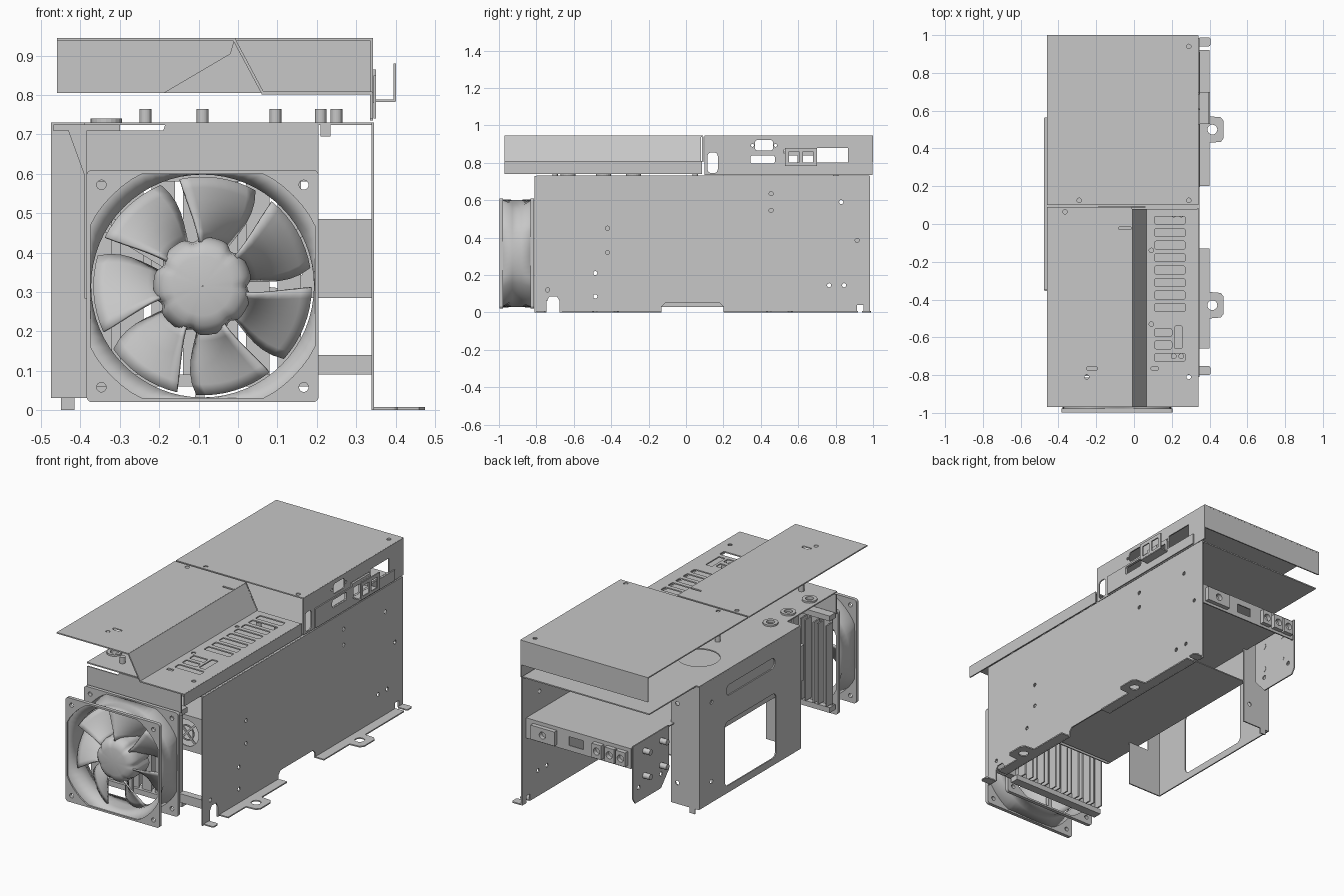
import bpy, bmesh, math
from mathutils import Matrix, Vector

cube = bpy.data.objects.get("Cube")
if cube:
    bpy.data.objects.remove(cube)

metal = bpy.data.materials.new("light_grey_metal")
metal.use_nodes = True
GREY = (0.57, 0.57, 0.57, 1)
metal.diffuse_color = GREY
metal.node_tree.nodes["Principled BSDF"].inputs["Base Color"].default_value = GREY

# Local (u, v, w) to world for a sheet whose normal is the named axis
AXES = {
    "x": Matrix(((0, 0, 1), (1, 0, 0), (0, 1, 0))).to_4x4(),
    "y": Matrix(((1, 0, 0), (0, 0, 1), (0, 1, 0))).to_4x4(),
    "z": Matrix.Identity(4),
}
T = 0.007


def finish(name, bm, smooth=False):
    bmesh.ops.recalc_face_normals(bm, faces=bm.faces)
    for face in bm.faces:
        face.smooth = False
    mesh = bpy.data.meshes.new(name)
    bm.to_mesh(mesh)
    bm.free()
    mesh.materials.append(metal)
    obj = bpy.data.objects.new(name, mesh)
    bpy.context.collection.objects.link(obj)
    if smooth:
        bpy.context.view_layer.objects.active = obj
        obj.select_set(True)
        bpy.ops.object.shade_smooth_by_angle(angle=math.radians(40))
        obj.select_set(False)
    return obj


def rect(u0, u1, v0, v1, r=0.0):
    """Rectangle outline, with rounded corners when r is given."""
    if not r:
        return [(u0, v0), (u1, v0), (u1, v1), (u0, v1)]
    pts = []
    for k, (cu, cv) in enumerate(((u1 - r, v1 - r), (u0 + r, v1 - r), (u0 + r, v0 + r), (u1 - r, v0 + r))):
        for i in range(6):
            a = math.pi / 2 * (k + i / 5)
            pts.append((cu + r * math.cos(a), cv + r * math.sin(a)))
    return pts


def circle(u, v, r, n=20):
    return [(u + r * math.cos(math.tau * i / n), v + r * math.sin(math.tau * i / n)) for i in range(n)]


def sheet(name, axis, pos, outline, holes=(), t=T):
    """Flat sheet with holes, centred at pos along the axis."""
    curve = bpy.data.curves.new(name, "CURVE")
    curve.dimensions = "2D"
    curve.fill_mode = "BOTH"
    curve.extrude = t / 2
    for pts in (outline, *holes):
        spline = curve.splines.new("POLY")
        spline.points.add(len(pts) - 1)
        for p, (u, v) in zip(spline.points, pts):
            p.co = (u, v, 0, 1)
        spline.use_cyclic_u = True
    temp = bpy.data.objects.new(name + "_outline", curve)
    bpy.context.collection.objects.link(temp)
    bm = bmesh.new()
    bm.from_mesh(temp.to_mesh())
    bpy.data.objects.remove(temp)
    bmesh.ops.remove_doubles(bm, verts=bm.verts, dist=1e-5)
    bm.transform(AXES[axis])
    offset = Vector((axis == "x", axis == "y", axis == "z")) * pos
    bmesh.ops.translate(bm, verts=bm.verts, vec=offset)
    return finish(name, bm)


def box(name, x, y, z):
    return sheet(name, "z", sum(z) / 2, rect(*x, *y), t=z[1] - z[0])


def loft(name, rings, closed=True):
    """Skin rows of points; closed joins each row's ends."""
    bm = bmesh.new()
    rows = [[bm.verts.new(p) for p in ring] for ring in rings]
    n = len(rows[0])
    for a, b in zip(rows, rows[1:]):
        for j in range(n if closed else n - 1):
            k = (j + 1) % n
            bm.faces.new((a[j], a[k], b[k], b[j]))
    return finish(name, bm, True)


# Side wall with foot notches and screw holes
wall = [(-.81, 0), (-.745, 0), (-.745, .06), (-.73, .085), (-.69, .085), (-.675, .06), (-.675, 0),
        (-.13, 0), (-.13, .03), (-.11, .05), (.18, .05), (.2, .03), (.2, 0),
        (.915, 0), (.915, .04), (.95, .04), (.95, 0), (.985, 0), (.985, .73), (-.81, .73)]
spots = [(-.42, .45), (-.42, .32), (-.485, .21), (-.485, .085), (-.74, .12), (.455, .635),
         (.455, .545), (.83, .59), (.915, .385), (.765, .145), (.845, .145)]
sheet("side_wall", "x", .342, wall, [circle(u, v, .011) for u, v in spots])

# Mounting feet along the bottom of the side wall
for i, (y0, y1, tab) in enumerate(((-.66, -.13, -.43), (.2, .92, .5))):
    foot = [(.34, y0), (.4, y0), (.4, tab - .07), (.46, tab - .065), (.475, tab - .045),
            (.475, tab + .045), (.46, tab + .065), (.4, tab + .07), (.4, y1), (.34, y1)]
    sheet(f"mounting_foot_{i}", "z", .004, foot, [circle(.415, tab, .026)])
for i, y in enumerate((-.77, .97)):
    sheet(f"small_foot_{i}", "z", .004, rect(.34, .405, y - .03, y + .018, .012))

# Deck with openings
deck = [(-.39, -.8), (.34, -.8), (.34, .98), (-.455, .98), (-.455, .56), (-.475, .56), (-.475, -.35), (-.39, -.35)]
ports = [(-.335, y) for y in (-.28, -.44, -.63)]
sheet("deck", "z", .727, deck, [circle(-.27, .27, .11, 32)] + [circle(u, v, .03) for u, v in ports])
for i, (x, y) in enumerate(ports):
    sheet(f"deck_port_{i}", "z", .732, circle(x, y, .04), [circle(x, y, .022)], .016)
for i, x in enumerate((-.235, -.09, .095, .21, .25)):
    for j, y in enumerate((-.7, .05, .8)):
        sheet(f"standoff_{i}_{j}", "z", .747, circle(x, y, .015), t=.036)

# Other side wall with window, grip slot and end flanges
sheet("window_wall", "x", -.472, rect(-.35, .56, .03, .727),
      [rect(-.13, .33, .07, .435, .03), rect(-.12, .315, .58, .64, .028),
       circle(.45, .6, .012), circle(.45, .15, .012)])
sheet("grip_recess", "x", -.46, rect(-.14, .335, .56, .66, .04), t=.012)
sheet("front_flange", "y", -.35, [(-.475, .03), (-.26, .03), (-.26, .285), (-.39, .285),
                                  (-.39, .6), (-.43, .71), (-.475, .71)])
sheet("rear_flange", "y", .56, rect(-.475, -.3, .03, .727), [circle(-.34, .15, .012), circle(-.34, .6, .012)])
sheet("flange_tab", "y", .56, rect(-.45, -.415, 0, .03))

# Rear cover: top, back and connector side
sheet("rear_cover_top", "z", .942, rect(-.46, .34, .1, 1),
      [circle(u, v, .012) for u, v in ((.29, .94), (.29, .125), (-.29, .125))])
sheet("rear_cover_back", "y", .996, rect(-.46, .34, .805, .945))
sheet("rear_cover_side", "x", .339, rect(.1, .998, .735, .945),
      [rect(.115, .17, .745, .855, .02), rect(.368, .466, .865, .922, .015), rect(.345, .475, .795, .84, .012),
       circle(.355, .893, .008), circle(.479, .893, .008), rect(.525, .69, .78, .87), rect(.7, .865, .8, .88)])
sheet("connector_plate", "x", .347, [(.195, .74), (.91, .74), (.91, .8), (.695, .8), (.695, .85), (.195, .85)],
      [rect(.345, .475, .795, .84, .012), rect(.535, .6, .787, .84), rect(.615, .68, .787, .84)])
for i, y in enumerate((.567, .648)):
    sheet(f"network_port_{i}", "x", .344, rect(y - .04, y + .04, .78, .865), [rect(y - .03, y + .03, .79, .85)], .012)
box("bracket_ledge", (.34, .4), (.53, .7), (.782, .789))
sheet("bracket_lip", "x", .398, rect(.53, .7, .785, .88), [rect(.55, .605, .8, .86), rect(.625, .68, .8, .86)])

# Front cover: raised sheet, slope, vented low sheet and skirt
sheet("front_cover_top", "z", .942, rect(-.46, -.01, -.97, .09),
      [rect(-.25, -.195, -.775, -.755, .009), circle(-.25, -.81, .012),
       circle(-.365, .065, .012), rect(-.08, -.011, -.028, -.016)])
sheet("front_cover_slope", "y", -.445, [(-.016, .945), (-.008, .945), (.068, .803), (.06, .803)], t=1.05)
vents = [rect(.11, .2 if i in (9, 10) else .27, y - .021, y + .021, .008)
         for i, y in ((i, .02 - i * .066) for i in range(12)) if i != 8]
sheet("front_cover_low", "z", .805, rect(.06, .34, -.97, .08),
      vents + [rect(.215, .255, -.66, -.54, .008), rect(.09, .13, -.775, -.755, .009)]
      + [circle(.29, -.81, .012), circle(.092, -.14, .012), circle(.092, -.53, .012)])
sheet("front_cover_skirt", "x", .339, rect(-.97, .085, .74, .808))
sheet("cover_gusset", "y", .09, [(-.19, .805), (.06, .805), (-.01, .94), (-.02, .905)])

# Power box held under the deck
box("box_top", (-.32, .34), (-.6, .95), (.479, .485))
box("box_floor", (-.32, .34), (-.58, .55), (.285, .291))
sheet("box_front", "y", -.6, rect(-.32, .34, .285, .485), [circle(.1, .385, .075, 28)])
for s in (-1, 1):
    sheet(f"vent_spoke_{s}", "y", -.6, [(.1 + s * .06, .44), (.1 + s * .05, .445), (.1 - s * .06, .33), (.1 - s * .05, .325)])
sheet("vent_ring", "y", -.6, circle(.1, .385, .045), [circle(.1, .385, .038)])
sheet("box_side", "x", -.318, rect(-.6, .55, .285, .485))
sheet("box_back", "y", .947, rect(-.32, .34, .37, .485), [rect(-.02, .07, .4, .45)])
sheet("rear_bracket", "x", -.33, [(.63, .25), (.7, .17), (.93, .17), (.95, .2), (.95, .5), (.63, .5)],
      [circle(.9, .25, .012), circle(.7, .25, .012)])
for y in (.7, .85):
    for z in (.3, .44):
        sheet(f"bracket_stud_{y}_{z}", "x", -.35, circle(y, z, .016), t=.05)
for i, x in enumerate((.22, -.12, -.2, -.27)):
    w = .075 if i == 0 else .03
    sheet(f"power_socket_{i}", "y", .955, rect(x - w, x + w, .385, .465), [circle(x, .425, .02)], .04)

# Card slots and brackets behind the fan
for i in range(7):
    x = -.35 + i * .08
    box(f"slot_bracket_{i}", (x - .03, x + .03), (-.775, -.77), (.08, .58))
    for s in (-1, 1):
        box(f"slot_rail_{i}_{s}", (x + s * .026 - .004, x + s * .026 + .004), (-.775, -.72), (.1, .56))
for i, z in enumerate((.06, .58)):
    box(f"slot_crossbar_{i}", (-.385, .2), (-.79, -.74), (z, z + .03))
sheet("fan_bracket", "y", -.8, [(-.385, .6), (.205, .6), (.205, .725), (-.185, .725), (-.19, .71), (-.385, .71)])
box("bracket_arm", (.19, .34), (-.8, -.76), (.09, .14))
box("bracket_hook", (.21, .235), (-.8, -.75), (.695, .727))

# Fan frame: two square flanges joined by a duct that narrows to a circle
CX, CZ, HALF = -.09, .315, .295
opening = [(CX + max(-.285, min(.285, u)), CZ + max(-.285, min(.285, v))) for u, v in circle(0, 0, .325, 64)]
throat = circle(CX, CZ, .283, 64)
corners = [circle(CX + s * .257, CZ + t * .257, .012) for s in (-1, 1) for t in (-1, 1)]
for name, y in (("fan_front_flange", -.988), ("fan_rear_flange", -.822)):
    sheet(name, "y", y, rect(CX - HALF, CX + HALF, CZ - HALF, CZ + HALF, .015), [opening] + corners, .02)
duct = loft("fan_duct", [[(u, y, v) for u, v in ring] for ring, y in
                         ((opening, -.99), (throat, -.93), (throat, -.88), (opening, -.82))])
duct.modifiers.new("thickness", "SOLIDIFY").thickness = .004

# Fan rotor: hub with a shallow scallop between the blades
PHASE = math.radians(76)
hub = []
for r, y in ((.001, -.99), (.075, -.99), (.1, -.982), (.117, -.965), (.125, -.935), (.125, -.84), (.001, -.84)):
    ring = []
    for i in range(84):
        a = math.tau * i / 84
        dent = r * (1 - .1 * (r / .125) ** 4 * abs(math.sin((a - PHASE) * 3.5)) ** 12)
        ring.append((CX + dent * math.cos(a), y, CZ + dent * math.sin(a)))
    hub.append(ring)
loft("fan_hub", hub)
for k in range(7):
    rows = []
    for i in range(7):
        u = i / 6
        r = .112 + .165 * u
        row = []
        for j in range(9):
            v = j / 8 - .5
            a = PHASE + math.tau * k / 7 + v * (.6 + .16 * math.sin(u * 2.4)) + .1 * u * u
            y = -.905 - v * (.15 - .05 * u) + .03 * v * v
            row.append((CX + r * math.cos(a), y, CZ + r * math.sin(a)))
        rows.append(row)
    blade = loft(f"fan_blade_{k}", rows, closed=False)
    thick = blade.modifiers.new("thickness", "SOLIDIFY")
    thick.thickness = .008
    thick.offset = 0
for i in range(3):
    a = math.tau * i / 3 + .5
    u, v = math.cos(a), math.sin(a)
    sheet(f"fan_strut_{i}", "y", -.825, [(CX + r * u + s * v, CZ + r * v - s * u)
          for r, s in ((.1, .012), (.285, .012), (.285, -.012), (.1, -.012))], t=.02)
